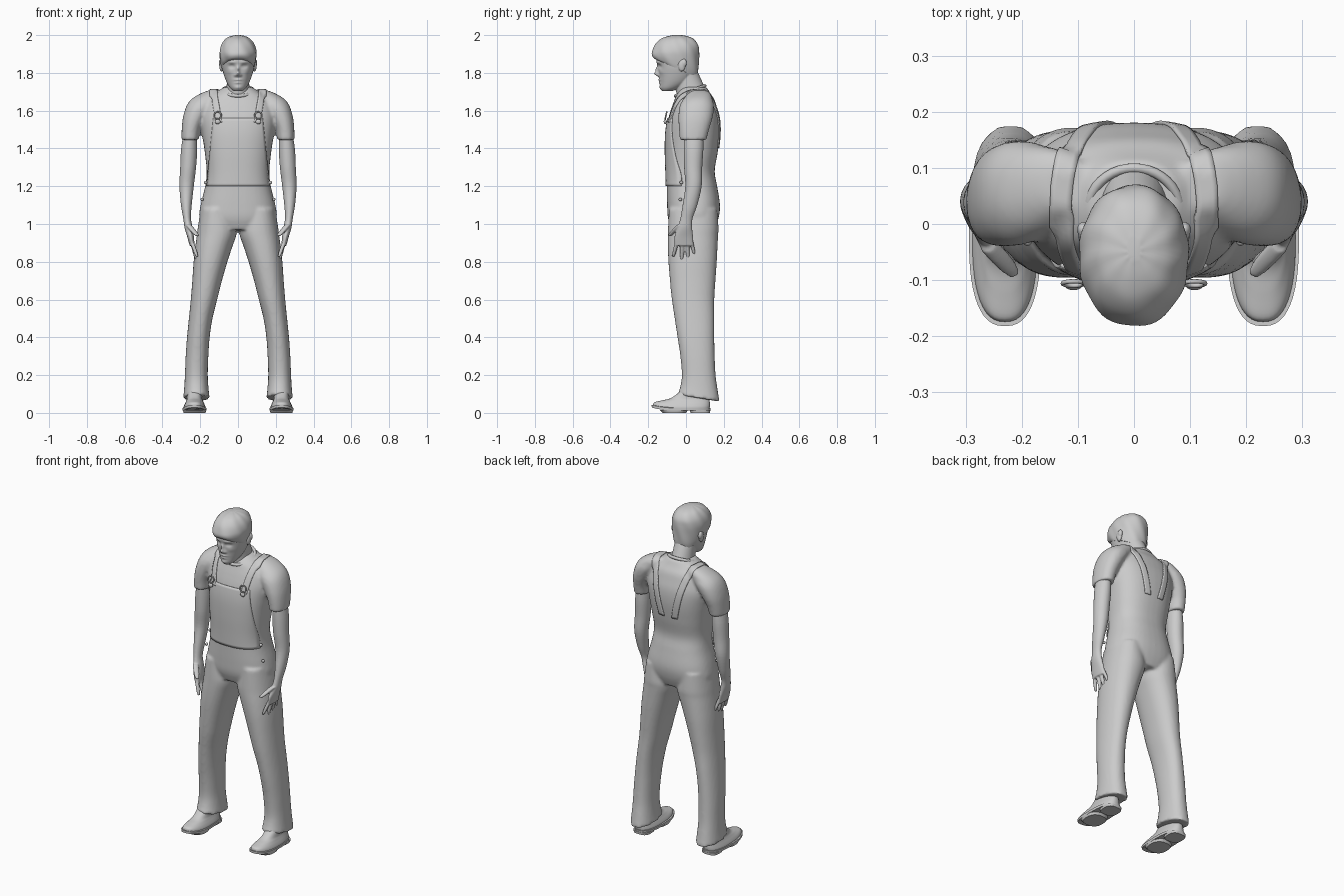
import bpy, bmesh, math
from mathutils import Matrix, Vector


def spline(rows, n):
    """Catmull-Rom through rows of numbers, n steps per span."""
    out = []
    for i in range(len(rows) - 1):
        a, b, c, d = (rows[max(0, min(len(rows) - 1, i + k))] for k in (-1, 0, 1, 2))
        for j in range(n):
            t = j / n
            out.append([0.5 * (2 * q + (r - p) * t + (2 * p - 5 * q + 4 * r - s) * t * t
                               + (3 * q - p - 3 * r + s) * t ** 3)
                        for p, q, r, s in zip(a, b, c, d)])
    return out + [list(rows[-1])]


def loft(bm, rows, side=1, power=2.2, seg=40, steps=5):
    """Closed skin over rings (z, x_in, x_out, y_front, y_back, front lift)."""
    power = 2 / power
    rows = [tuple(r) + (0,) * (6 - len(r)) for r in rows]
    rings = []
    for z, x0, x1, y0, y1, lift in spline(rows, steps):
        ring = []
        for k in range(seg):
            c, s = math.cos(math.tau * k / seg), math.sin(math.tau * k / seg)
            x = (x0 + x1) / 2 + (x1 - x0) / 2 * math.copysign(abs(c) ** power, c)
            y = (y0 + y1) / 2 + (y1 - y0) / 2 * math.copysign(abs(s) ** power, s)
            ring.append(bm.verts.new((side * x, y, z - lift * s)))
        rings.append(ring)
    for a, b in zip(rings, rings[1:]):
        for k in range(seg):
            bm.faces.new((a[k - 1], a[k], b[k], b[k - 1]))
    bm.faces.new(rings[0])
    bm.faces.new(rings[-1])
    return [v for r in rings for v in r]


def sym(rows):
    return [(r[0], -r[1], r[1]) + tuple(r[2:]) for r in rows]


def ball(bm, pos, size):
    bmesh.ops.create_uvsphere(bm, u_segments=20, v_segments=12, radius=1,
                              matrix=Matrix.Translation(pos) @ Matrix.Diagonal((*size, 1)))


def finish(name, bm, voxel=0, smooth=4):
    bmesh.ops.recalc_face_normals(bm, faces=bm.faces)
    me = bpy.data.meshes.new(name)
    bm.to_mesh(me)
    bm.free()
    ob = bpy.data.objects.new(name, me)
    bpy.context.collection.objects.link(ob)
    me.shade_smooth()
    me.set_sharp_from_angle(angle=0.7)
    if voxel:
        m = ob.modifiers.new("merge", 'REMESH')
        m.mode, m.voxel_size, m.use_smooth_shade = 'VOXEL', voxel, True
        m = ob.modifiers.new("soften", 'SMOOTH')
        m.factor, m.iterations = 0.5, smooth
    return ob


# Clothing: torso, trouser legs and short sleeves merged
bm = bmesh.new()
loft(bm, sym([(0.97, .15, -.075, .15), (1.03, .203, -.095, .172), (1.10, .198, -.1, .18),
              (1.2, .174, -.102, .165), (1.28, .166, -.104, .152), (1.38, .176, -.107, .168),
              (1.48, .19, -.105, .18), (1.56, .2, -.093, .178), (1.62, .19, -.075, .163),
              (1.66, .165, -.06, .15), (1.69, .125, -.048, .13), (1.725, .075, -.02, .11)]), power=2.4)
for s in (1, -1):
    loft(bm, [(1.08, .03, .197, -.09, .165), (.98, .008, .213, -.095, .172), (.94, .009, .218, -.096, .17),
              (.88, .03, .226, -.096, .167), (.8, .056, .235, -.093, .163), (.7, .085, .242, -.085, .156),
              (.6, .11, .25, -.075, .15), (.5, .135, .26, -.06, .15), (.4, .15, .27, -.045, .15),
              (.3, .157, .277, -.03, .152), (.2, .16, .281, -.022, .157), (.13, .156, .285, -.03, .168, .01),
              (.078, .15, .29, -.045, .178, .018)], s)
    loft(bm, [(1.445, .208, .299, -.033, .108), (1.5, .198, .298, -.037, .122), (1.56, .17, .292, -.04, .14),
              (1.62, .13, .275, -.035, .148), (1.66, .1, .248, -.015, .14), (1.69, .08, .2, .01, .13),
              (1.708, .08, .155, .03, .11)], s)
clothes = finish("overalls_and_shirt", bm, .009, 4)

# Bare arms with hands
for s, tag in ((1, "left"), (-1, "right")):
    bm = bmesh.new()
    loft(bm, [(1.5, .22, .285, -.01, .09), (1.4, .216, .301, -.012, .092), (1.3, .222, .306, -.01, .086),
              (1.2, .234, .31, -.004, .083), (1.1, .245, .302, -.018, .06), (1.03, .249, .29, -.03, .035),
              (.98, .24, .283, -.045, .033), (.93, .233, .268, -.062, .038), (.885, .23, .256, -.06, .04)],
         s, 2)
    # Fingers and thumb: base, tip, radius
    for a, b, r in (((.246, -.047, .91), (.216, -.068, .825), .0105), ((.245, -.021, .91), (.217, -.022, .805), .011),
                    ((.244, .004, .91), (.22, .012, .808), .0105), ((.243, .028, .91), (.224, .044, .838), .0095),
                    ((.262, -.035, .995), (.213, -.088, .935), .016)):
        rows = []
        for t, k in ((0, 1), (.35, 1.05), (.7, .95), (.92, .75), (1, .35)):
            p = Vector(a).lerp(Vector(b), t)
            rows.append((p.z, p.x - r * k, p.x + r * k, p.y - r * k, p.y + r * k))
        loft(bm, rows, s, 2, 16, 3)
    finish(tag + "_arm", bm, .0045, 3)

# Head: smooth skull, face pushed in and out with soft dabs (x, z, rx, rz, amount)
bm = bmesh.new()
skull = loft(bm, sym([(1.703, .022, -.125, -.075), (1.72, .042, -.135, -.03), (1.75, .06, -.139, .02),
                      (1.79, .075, -.144, .05), (1.83, .085, -.149, .06), (1.87, .088, -.157, .062),
                      (1.92, .087, -.155, .062), (1.96, .075, -.135, .05), (1.985, .045, -.1, .02)]),
             power=2.05, seg=120, steps=8)
dabs = [(0, 1.795, .011, .012, .024), (0, 1.818, .008, .016, .014), (.014, 1.788, .007, .007, .008),
        (.033, 1.835, .014, .009, -.012), (.034, 1.856, .022, .007, .005), (.033, 1.834, .009, .005, .006),
        (0, 1.763, .02, .005, .007), (0, 1.748, .016, .005, .006), (0, 1.7555, .022, .002, -.003),
        (0, 1.722, .018, .01, .005), (.045, 1.805, .015, .014, .003)]
for v in skull:
    if v.co.y < -.05:
        x, z = abs(v.co.x), v.co.z
        v.co.y -= sum(d[4] * math.exp(-((x - d[0]) / d[2]) ** 2 - ((z - d[1]) / d[3]) ** 2) for d in dabs)
loft(bm, sym([(1.64, .078, -.045, .12), (1.70, .063, -.052, .108), (1.76, .059, -.06, .083),
              (1.82, .06, -.07, .055)]), power=2)
for s in (1, -1):
    ball(bm, (s * .088, -.022, 1.84), (.011, .019, .033))
    ball(bm, (s * .09, -.01, 1.852), (.012, .014, .022))
finish("head_and_neck", bm, .0035, 2)

# Short hair with a fringe
bm = bmesh.new()
hair = loft(bm, sym([(1.825, .084, -.162, .058, .048), (1.845, .09, -.174, .065, .035), (1.88, .096, -.182, .068, .015),
                     (1.915, .097, -.179, .069, 0), (1.95, .087, -.163, .064, 0), (1.978, .067, -.135, .043, 0),
                     (1.993, .042, -.1, .012, 0), (2.0, .012, -.065, -.025, 0)]), power=2.1, seg=64)
for v in hair:
    a = math.atan2(v.co.y + .05, v.co.x)
    v.co += .0015 * Vector((math.cos(a), math.sin(a), 0)) * math.sin(9 * a + 40 * v.co.z)
finish("hair", bm)

# Shoes: upper, sole and heel
for s, tag in ((1, "left"), (-1, "right")):
    bm = bmesh.new()
    parts = loft(bm, [(.012, .174, .287, -.172, .122), (.03, .172, .288, -.174, .126), (.045, .177, .283, -.165, .127),
                      (.062, .185, .275, -.125, .125), (.078, .19, .27, -.08, .12), (.11, .19, .27, -.035, .115)],
                 s, 2.5, 48)
    parts += loft(bm, [(.012, .167, .293, -.181, .128), (.026, .166, .294, -.182, .13)], s, 2.5, 48, 1)
    for v in parts:
        if v.co.y < -.06:
            v.co.z += 1.1 * (v.co.y + .06) ** 2
    loft(bm, [(0, .18, .28, .025, .127), (.015, .178, .282, .02, .129)], s, 3, 32, 1)
    loft(bm, [(0, .172, .288, -.125, .0), (.015, .168, .292, -.14, .01)], s, 2.5, 32, 1)
    finish(tag + "_shoe", bm)


def cling(name, rows, mode):
    """Cloth strip from a grid of points, laid on the clothing."""
    bm = bmesh.new()
    grid = [[bm.verts.new(p) for p in row] for row in rows]
    for a, b in zip(grid, grid[1:]):
        for k in range(len(a) - 1):
            bm.faces.new((a[k], a[k + 1], b[k + 1], b[k]))
    ob = finish(name, bm)
    m = ob.modifiers.new("lay", 'SHRINKWRAP')
    m.target, m.wrap_method = clothes, mode
    if mode == 'PROJECT':
        m.use_project_y = True
    m.offset = .002
    m = ob.modifiers.new("thickness", 'SOLIDIFY')
    m.thickness, m.offset = .008, 0


# Bib panel on the chest
cling("bib", [[((.165 - .035 * t) * (k / 12 - 1), -.3, 1.2 + .36 * t) for k in range(25)]
              for t in (i / 24 for i in range(25))], 'PROJECT')

for s, tag in ((1, "left"), (-1, "right")):
    # Shoulder strap over to the back
    path = spline([(.108, -.11, 1.54), (.122, -.075, 1.63), (.132, 0, 1.705), (.13, .06, 1.72),
                   (.115, .13, 1.68), (.085, .185, 1.57), (.045, .19, 1.4)], 8)
    cling(tag + "_strap", [[(s * (x + .02 * (k / 2 - 1)), y, z) for k in range(5)] for x, y, z in path],
          'NEAREST_SURFACEPOINT')
    # Strap buckle: wire loop and button
    bpy.ops.mesh.primitive_torus_add(location=(s * .108, -.106, 1.575), rotation=(math.radians(78), 0, 0),
                                     major_radius=.019, minor_radius=.004, major_segments=20, minor_segments=8)
    bpy.context.object.name = tag + "_buckle_loop"
    bpy.context.object.data.shade_smooth()
    bm = bmesh.new()
    ball(bm, (s * .108, -.11, 1.542), (.015, .008, .013))
    # Side fly buttons
    for x, y, z in ((.172, .005, 1.22), (.19, .0, 1.13)):
        ball(bm, (s * x, y - .03, z), (.008, .009, .009))
    finish(tag + "_buttons", bm)

# Ribbed collar
bpy.ops.mesh.primitive_torus_add(location=(0, .022, 1.705), rotation=(.33, 0, 0), major_radius=.082,
                                 minor_radius=.009, major_segments=40, minor_segments=10)
bpy.context.object.name = "collar"
bpy.context.object.data.shade_smooth()
